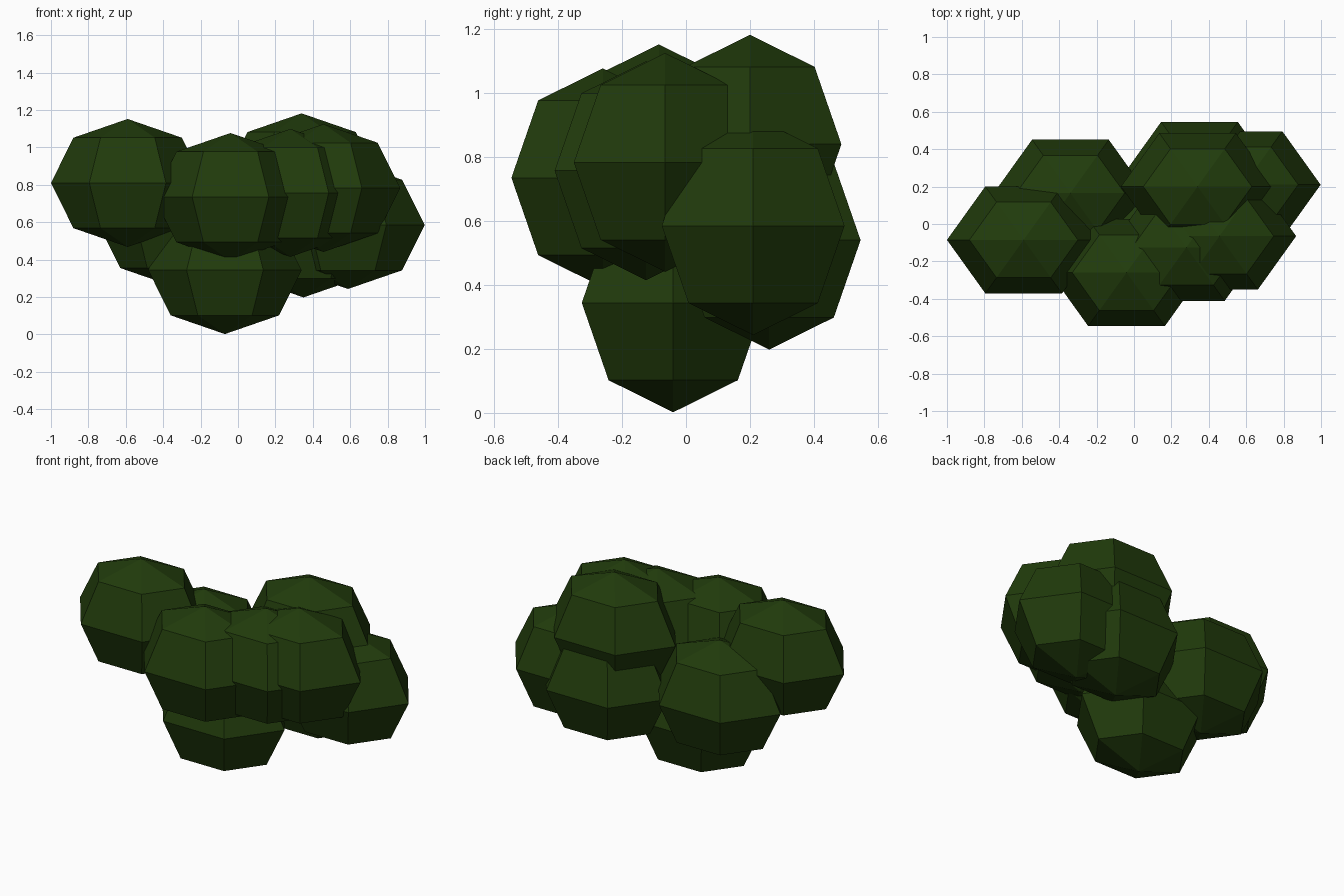
import bpy
import math

if "Cube" in bpy.data.objects:
    bpy.data.objects.remove(bpy.data.objects["Cube"])

# One dark leaf green for the whole shrub
leaf = bpy.data.materials.new("dark leaf green")
leaf.diffuse_color = (0.015, 0.044, 0.0035, 1)
leaf.use_nodes = True
leaf.node_tree.nodes["Principled BSDF"].inputs["Base Color"].default_value = leaf.diffuse_color

# Shared half-sizes of every faceted leaf clump (depth, width, height)
RADII = (0.33, 0.41, 0.342)

# Clump centres
CLUMPS = {
    "base_clump": (-0.07, -0.04, 0.344),
    "left_clump": (-0.59, -0.085, 0.81),
    "right_clump": (0.588, 0.21, 0.585),
    "back_top_clump": (0.34, 0.20, 0.84),
    "back_low_clump": (0.35, 0.26, 0.54),
    "back_left_clump": (-0.34, 0.165, 0.597),
    "front_clump": (-0.04, -0.26, 0.735),
    "front_middle_clump": (0.28, -0.125, 0.757),
    "front_right_clump": (0.457, -0.065, 0.783),
}


def add_clump(name, centre):
    """Six-sided, four-ring low-poly ball with its corners pointing left and right."""
    bpy.ops.mesh.primitive_uv_sphere_add(segments=6, ring_count=4, radius=1,
                                         location=centre, rotation=(0, 0, math.pi / 2))
    ob = bpy.context.object
    ob.name = name
    ob.scale = RADII
    ob.data.materials.append(leaf)


for name, centre in CLUMPS.items():
    add_clump(name, centre)
